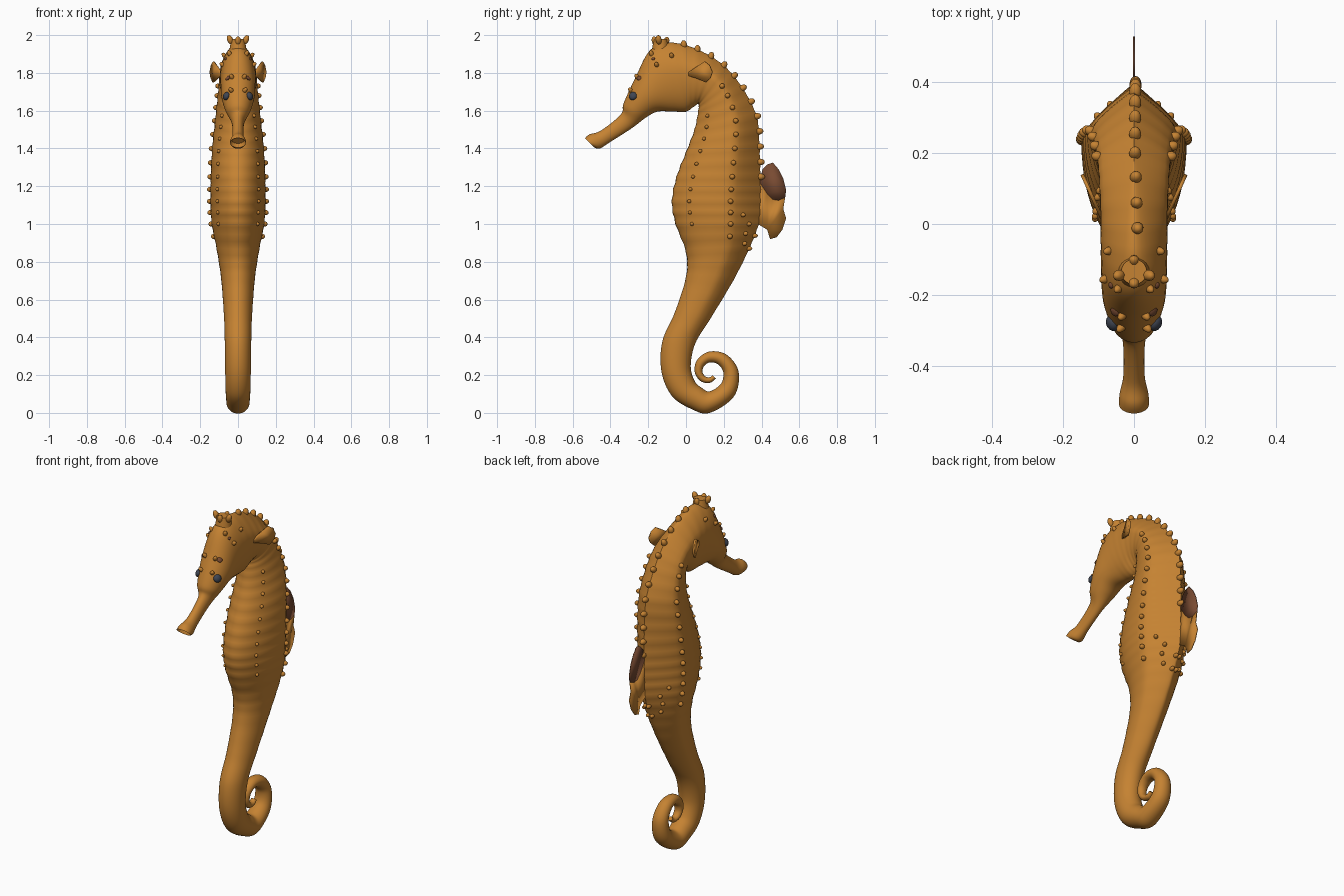
import bpy, bmesh, math
from mathutils import Vector, Matrix

if "Cube" in bpy.data.objects:
    bpy.data.objects.remove(bpy.data.objects["Cube"])


def material(name, rgb):
    m = bpy.data.materials.new(name)
    m.diffuse_color = (*rgb, 1)
    m.use_nodes = True
    m.node_tree.nodes["Principled BSDF"].inputs["Base Color"].default_value = m.diffuse_color
    return m


ORANGE = material("orange_skin", (0.56, 0.225, 0.032))
BROWN = material("brown_patch", (0.19, 0.07, 0.032))
EYE = material("dark_eye", (0.05, 0.06, 0.085))


def finish(name, bm, mat, angle=40):
    bmesh.ops.recalc_face_normals(bm, faces=bm.faces)
    me = bpy.data.meshes.new(name)
    bm.to_mesh(me)
    bm.free()
    me.materials.append(mat)
    ob = bpy.data.objects.new(name, me)
    bpy.context.collection.objects.link(ob)
    bpy.ops.object.select_all(action='DESELECT')
    ob.select_set(True)
    bpy.context.view_layer.objects.active = ob
    bpy.ops.object.shade_smooth_by_angle(angle=math.radians(angle))
    return ob


# Cross-sections from snout to tail: belly y, z, back y, z, half width
SECTIONS = [
    (-.485, 1.405, -.535, 1.455, .042), (-.455, 1.40, -.51, 1.475, .041),
    (-.40, 1.435, -.45, 1.495, .030), (-.29, 1.505, -.345, 1.58, .034),
    (-.21, 1.565, -.33, 1.64, .066), (-.15, 1.595, -.27, 1.77, .088),
    (-.07, 1.595, -.19, 1.92, .093), (0, 1.595, -.08, 1.96, .095),
    (.04, 1.62, .06, 1.925, .096), (.065, 1.635, .2, 1.84, .10),
    (.065, 1.6, .3, 1.72, .108), (.045, 1.5, .375, 1.57, .122),
    (0, 1.38, .39, 1.41, .138), (-.05, 1.25, .395, 1.25, .145),
    (-.075, 1.12, .395, 1.12, .147), (-.055, 1.0, .385, 1.0, .140),
    (0, .85, .335, .87, .113), (0, .72, .25, .7, .09),
    (-.06, .53, .13, .5, .075), (-.125, .38, .05, .37, .07),
    (-.13, .22, .025, .25, .068), (-.075, .09, .045, .17, .066),
    (.03, .02, .08, .135, .063)]

# The curled tail end is a shrinking spiral
for i in range(10):
    q = i * .5
    a = math.radians(-90 + 90 * q)
    ro = .215 * .715 ** q
    ri = .47 * ro
    c, s = math.cos(a), math.sin(a)
    SECTIONS.append((.125 + ro * c, .215 + ro * s, .125 + ri * c, .215 + ri * s, .06 * .75 ** q))
LAST = len(SECTIONS) - 1


def section(t):
    """Smoothly interpolated cross-section."""
    i = min(int(t), LAST - 1)
    f = t - i
    p = [SECTIONS[max(0, min(LAST, i + k))] for k in (-1, 0, 1, 2)]
    return [.5 * (2 * b + (c - a) * f + (2 * a - 5 * b + 4 * c - d) * f * f
                  + (3 * b - a - 3 * c + d) * f ** 3) for a, b, c, d in zip(*p)]


def surface(t, s, side=1, grow=1):
    """Skin point: s runs from -1 on the belly to 1 on the back ridge."""
    by, bz, ty, tz, w = section(t)
    keel = max(0, min(1, (t - 6) / 3, (19 - t) / 4))
    rounded = math.sqrt(max(0, 1 - s * s))
    if s < .3:
        pointed = math.sqrt(max(0, 1 - ((s - .3) / 1.3) ** 2))
    else:
        pointed = 1 - ((s - .3) / .7) ** 1.35
    x = w * (rounded * (1 - keel) + pointed * keel)
    g = grow * (1 + .011 * keel * math.cos(4 * math.pi * t))
    return Vector((side * x * g, (by + ty) / 2 + (ty - by) / 2 * s * g,
                   (bz + tz) / 2 + (tz - bz) / 2 * s * g))


# Body: one sweep with head, keeled trunk and tail
bm = bmesh.new()
SEG, SUB = 40, 8
rings = []
for j in range(LAST * SUB + 1):
    ring = []
    for k in range(SEG):
        a = 2 * math.pi * k / SEG
        ring.append(bm.verts.new(surface(j / SUB, -math.cos(a), 1 if k <= SEG / 2 else -1)))
    rings.append(ring)
for r0, r1 in zip(rings, rings[1:]):
    for k in range(SEG):
        n = (k + 1) % SEG
        bm.faces.new((r0[k], r0[n], r1[n], r1[k]))
bm.faces.new(rings[-1])
# Hollow mouth at the snout tip
mouth = bm.faces.new(rings[0])
bmesh.ops.recalc_face_normals(bm, faces=bm.faces)
bmesh.ops.inset_region(bm, faces=[mouth], thickness=.010)
bmesh.ops.translate(bm, verts=mouth.verts, vec=mouth.normal * -.02)
finish("body", bm, ORANGE, 50)


def knob(bm, pos, direction, radius, length):
    rot = Vector(direction).to_track_quat('Z', 'Y').to_matrix().to_4x4()
    m = Matrix.Translation(pos) @ rot @ Matrix.Diagonal((radius, radius, length, 1))
    bmesh.ops.create_uvsphere(bm, u_segments=12, v_segments=8, radius=1, matrix=m)


def skin_knobs(name, places, radius, length, mat=ORANGE, sides=(1, -1)):
    bm = bmesh.new()
    for t, s in places:
        for side in sides:
            p = surface(t, s, side)
            by, bz, ty, tz, w = section(t)
            mid = Vector((0, (by + ty) / 2, (bz + tz) / 2))
            axis = Vector((0, ty - by, tz - bz)).normalized()
            out = (p - mid) - axis * (p - mid).dot(axis) * .3
            knob(bm, p, out, radius, length)
    return finish(name, bm, mat)


# Rows of bumps along the trunk and small spines on the head
skin_knobs("side_bumps", [(9.5 + .5 * i, .32) for i in range(13)], .014, .017)
skin_knobs("belly_bumps", [(10.5 + .5 * i, -.6) for i in range(10)], .010, .013)
skin_knobs("rear_bumps", [(14.6, .6), (15, .75), (15.4, .72), (15.8, .78)], .012, .017)
skin_knobs("back_spines", [(7.5 + .5 * i, .985) for i in range(12)], .017, .024, sides=(1,))
skin_knobs("hip_spines", [(15.5, .97), (16, .97)], .012, .02)
skin_knobs("head_bumps", [(6.0, .88), (6.05, .5), (6.9, .62), (5.1, .93), (4.6, .9)], .012, .02)
skin_knobs("brow_spots", [(5.15, .8)], .015, .007, BROWN)
skin_knobs("temple_spots", [(6.0, .72)], .009, .006, BROWN)
skin_knobs("eyes", [(4.5, .62)], .023, .016, EYE)

# Crown: flared stump with small points
bm = bmesh.new()
bmesh.ops.create_cone(bm, cap_ends=True, segments=20, radius1=.05, radius2=.036, depth=.09,
                      matrix=Matrix.Translation((0, -.135, 1.935)))
for x, y, z in ((.042, -.145, 1.975), (-.042, -.145, 1.975), (0, -.105, 1.965), (0, -.165, 1.968)):
    knob(bm, (x, y, z), (x * 6, (y + .135) * 6, .6), .016, .026)
finish("crown", bm, ORANGE)


def plate(name, outline, mat, thick=.006):
    """Thin fin from an outline of 3D points."""
    bm = bmesh.new()
    bm.faces.new([bm.verts.new(p) for p in outline])
    ob = finish(name, bm, mat)
    mod = ob.modifiers.new("thickness", 'SOLIDIFY')
    mod.thickness = thick
    mod.offset = 0
    return ob


# Back fin: brown upper lobe and orange lower lobe
upper = [(.39, 1.22), (.405, 1.29), (.43, 1.315), (.46, 1.325), (.49, 1.29), (.515, 1.24),
         (.53, 1.18), (.525, 1.14), (.49, 1.125), (.46, 1.13), (.43, 1.16)]
lower = [(.39, 1.22), (.43, 1.16), (.46, 1.13), (.49, 1.125), (.525, 1.14), (.515, 1.08),
         (.53, 1.03), (.51, .97), (.48, .93), (.445, .92), (.43, .97), (.38, 1.0)]
plate("back_fin_upper", [(0, y, z) for y, z in upper], BROWN)
plate("back_fin_lower", [(0, y, z) for y, z in lower], ORANGE)

# Fan-shaped side fins behind the cheeks
fan = [(.01, 1.80), (.06, 1.835), (.10, 1.86), (.125, 1.84), (.14, 1.805),
       (.13, 1.775), (.105, 1.75), (.06, 1.77), (.01, 1.785)]
for side, label in ((1, "right"), (-1, "left")):
    plate(label + "_side_fin", [(side * (.088 + .45 * (y - .01)), y, z) for y, z in fan], ORANGE, .01)
